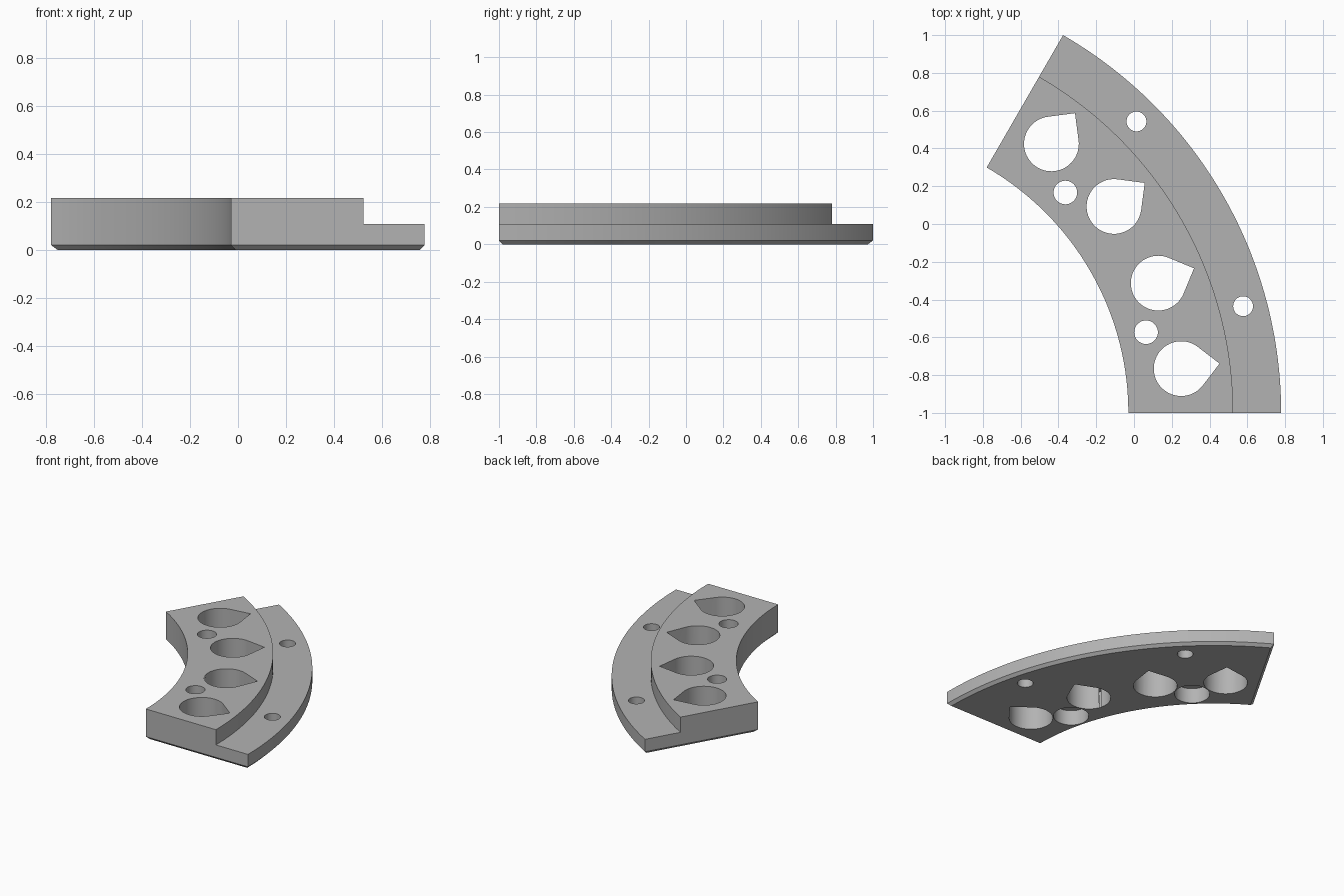
import bpy, bmesh
from math import sin, cos, asin, pi, radians, sqrt
from mathutils import Vector

cube = bpy.data.objects.get("Cube")
if cube:
    bpy.data.objects.remove(cube, do_unlink=True)

CENTRE = Vector((-1.53, -1.0, 0))
INNER, STEP, OUTER = 1.5, 2.055, 2.309
HEIGHT, LEDGE, CHAMFER = 0.218, 0.109, 0.02
SWEEP, SEGMENTS = radians(60), 72

grey = bpy.data.materials.new("plain grey")
grey.use_nodes = True
colour = (0.45, 0.45, 0.45, 1)
grey.diffuse_color = colour
grey.node_tree.nodes["Principled BSDF"].inputs["Base Color"].default_value = colour


def polar(r, angle, z=0.0):
    return CENTRE + Vector((r * cos(angle), r * sin(angle), z))


def finish(bm, name):
    bmesh.ops.recalc_face_normals(bm, faces=bm.faces)
    mesh = bpy.data.meshes.new(name)
    bm.to_mesh(mesh)
    bm.free()
    mesh.materials.append(grey)
    obj = bpy.data.objects.new(name, mesh)
    bpy.context.collection.objects.link(obj)
    return obj


# Stepped arc segment: swept section with the bottom edge chamfered all round
def arc_segment():
    section = [(INNER + CHAMFER, 0), (OUTER - CHAMFER, 0), (OUTER, CHAMFER),
               (OUTER, LEDGE), (STEP, LEDGE), (STEP, HEIGHT),
               (INNER, HEIGHT), (INNER, CHAMFER)]
    bm = bmesh.new()
    rings = []
    for i in range(SEGMENTS + 1):
        ring = []
        for r, z in section:
            inset = asin(CHAMFER / r) if z == 0 else 0
            angle = inset + (SWEEP - 2 * inset) * i / SEGMENTS
            ring.append(bm.verts.new(polar(r, angle, z)))
        rings.append(ring)
    n = len(section)
    for a, b in zip(rings, rings[1:]):
        for k in range(n):
            j = (k + 1) % n
            bm.faces.new((a[k], a[j], b[j], b[k]))
    for end in (rings[0], rings[-1]):
        bm.faces.new(end[2:])
        bm.faces.new((end[0], end[1], end[2], end[-1]))
    return finish(bm, "arc_segment")


# Hole outline, optionally drawn out to a right-angled point facing outwards
def outline(r, angle, radius, pointed=False, count=48):
    mid = polar(r, angle)
    start = pi / 4 if pointed else 0
    span = 2 * pi - 2 * start
    pts = []
    for i in range(count + 1 if pointed else count):
        a = angle + start + span * i / count
        pts.append(mid + radius * Vector((cos(a), sin(a), 0)))
    if pointed:
        pts.append(polar(r + radius * sqrt(2), angle))
    return pts


def add_prism(bm, pts, bottom, top):
    low = [bm.verts.new((p.x, p.y, bottom)) for p in pts]
    high = [bm.verts.new((p.x, p.y, top)) for p in pts]
    bm.faces.new(low[::-1])
    bm.faces.new(high)
    for i in range(len(pts)):
        j = (i + 1) % len(pts)
        bm.faces.new((low[i], low[j], high[j], high[i]))


def cut(body, name, fill):
    bm = bmesh.new()
    fill(bm)
    cutter = finish(bm, name)
    cutter.hide_render = True
    mod = body.modifiers.new(name, "BOOLEAN")
    mod.operation, mod.solver, mod.object = "DIFFERENCE", "EXACT", cutter
    bpy.ops.object.select_all(action="DESELECT")
    bpy.context.view_layer.objects.active = body
    body.select_set(True)
    bpy.ops.object.modifier_apply(modifier=name)
    bpy.data.objects.remove(cutter, do_unlink=True)


# Teardrop openings and bolt holes through the full height
def through_holes(bm):
    for i in range(4):
        add_prism(bm, outline(1.795, SWEEP * (2 * i + 1) / 8, 0.145, True), -0.1, 0.4)
    for i in range(2):
        angle = SWEEP * (2 * i + 1) / 4
        add_prism(bm, outline(2.182, angle, 0.0525), -0.1, 0.4)
        add_prism(bm, outline(1.65, angle, 0.0625), -0.1, 0.4)


# Wider recesses under the inner bolt holes
def recesses(bm):
    for i in range(2):
        add_prism(bm, outline(1.65, SWEEP * (2 * i + 1) / 4, 0.117), -0.1, 0.109)


body = arc_segment()
cut(body, "through_holes", through_holes)
cut(body, "recesses", recesses)
bpy.ops.object.shade_smooth_by_angle(angle=radians(30))
